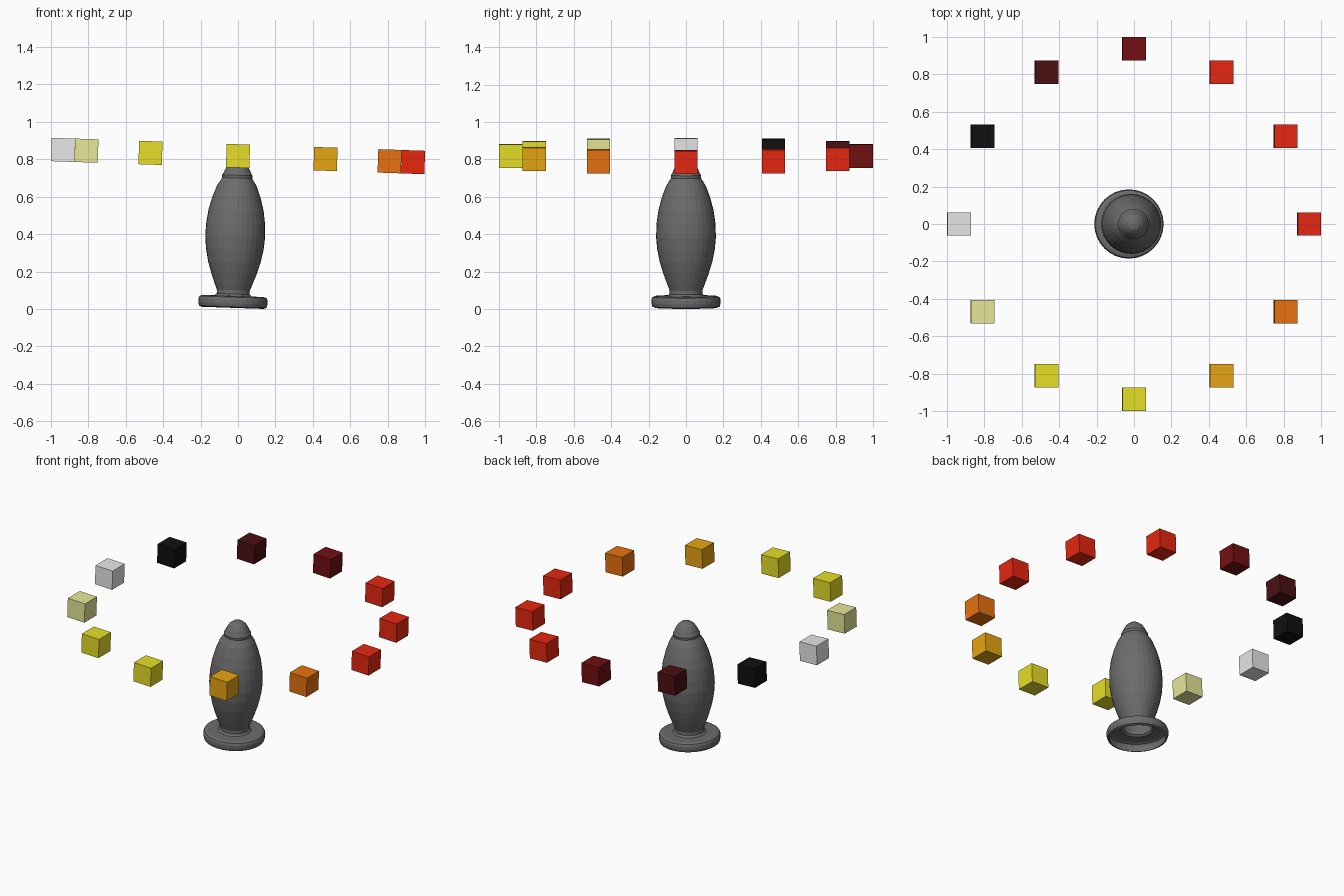
import bpy, bmesh, math
from mathutils import Matrix, Vector

cube = bpy.data.objects.get("Cube")
if cube:
    bpy.data.objects.remove(cube, do_unlink=True)

# Everything leans slightly about the centre of the ring
CENTRE = Vector((0, 0, 0.818))
LEAN = Matrix.Translation(CENTRE) @ Matrix.Rotation(math.radians(2), 4, 'Y')


def material(name, rgb):
    m = bpy.data.materials.new(name)
    m.use_nodes = True
    m.diffuse_color = (*rgb, 1)
    m.node_tree.nodes["Principled BSDF"].inputs["Base Color"].default_value = (*rgb, 1)
    return m


def finish(name, bm, mat, matrix):
    me = bpy.data.meshes.new(name)
    bm.to_mesh(me)
    bm.free()
    me.materials.append(mat)
    ob = bpy.data.objects.new(name, me)
    ob.matrix_world = matrix
    bpy.context.collection.objects.link(ob)
    return ob


grey = material("dark grey", (0.15, 0.15, 0.15))
red = material("red", (0.8, 0.02, 0.005))
orange = material("orange", (0.8, 0.17, 0.005))
amber = material("amber", (0.8, 0.38, 0.006))
yellow = material("yellow", (0.8, 0.74, 0.02))
pale = material("pale yellow", (0.8, 0.8, 0.32))
white = material("light grey", (0.8, 0.8, 0.8))
black = material("black", (0.005, 0.005, 0.006))
maroon = material("maroon", (0.07, 0.005, 0.006))
crimson = material("dark red", (0.17, 0.005, 0.006))

# Turned body, open underneath: (radius, height) from foot to tip
profile = [(0.165, 0.006), (0.18, 0.012), (0.185, 0.03), (0.185, 0.05),
           (0.18, 0.063), (0.165, 0.069), (0.1, 0.07), (0.088, 0.08),
           (0.088, 0.1), (0.1, 0.13), (0.12, 0.185), (0.14, 0.25),
           (0.154, 0.32), (0.16, 0.385), (0.157, 0.46), (0.147, 0.53),
           (0.128, 0.6), (0.105, 0.66), (0.08, 0.7), (0.081, 0.715),
           (0.073, 0.728), (0.066, 0.745), (0.052, 0.768), (0.03, 0.786),
           (0, 0.792)]
bm = bmesh.new()
verts = [bm.verts.new((r, 0, z - CENTRE.z)) for r, z in profile]
edges = [bm.edges.new(pair) for pair in zip(verts, verts[1:])]
bmesh.ops.spin(bm, geom=verts + edges, cent=(0, 0, 0), axis=(0, 0, 1),
               angle=math.tau, steps=32)
bmesh.ops.remove_doubles(bm, verts=bm.verts, dist=0.0005)
bmesh.ops.recalc_face_normals(bm, faces=bm.faces)
finish("turned_body", bm, grey, LEAN)

# Ring of twelve cubes, counter-clockwise from the left side
ring = [red, red, red, crimson, maroon, black, white, pale, yellow, yellow, amber, orange]
for i, mat in enumerate(ring):
    a = math.tau * i / len(ring)
    bm = bmesh.new()
    bmesh.ops.create_cube(bm, size=0.125)
    spot = Matrix.Translation((0.936 * math.cos(a), 0.936 * math.sin(a), 0))
    finish(f"ring_cube_{i + 1}", bm, mat, LEAN @ spot)
